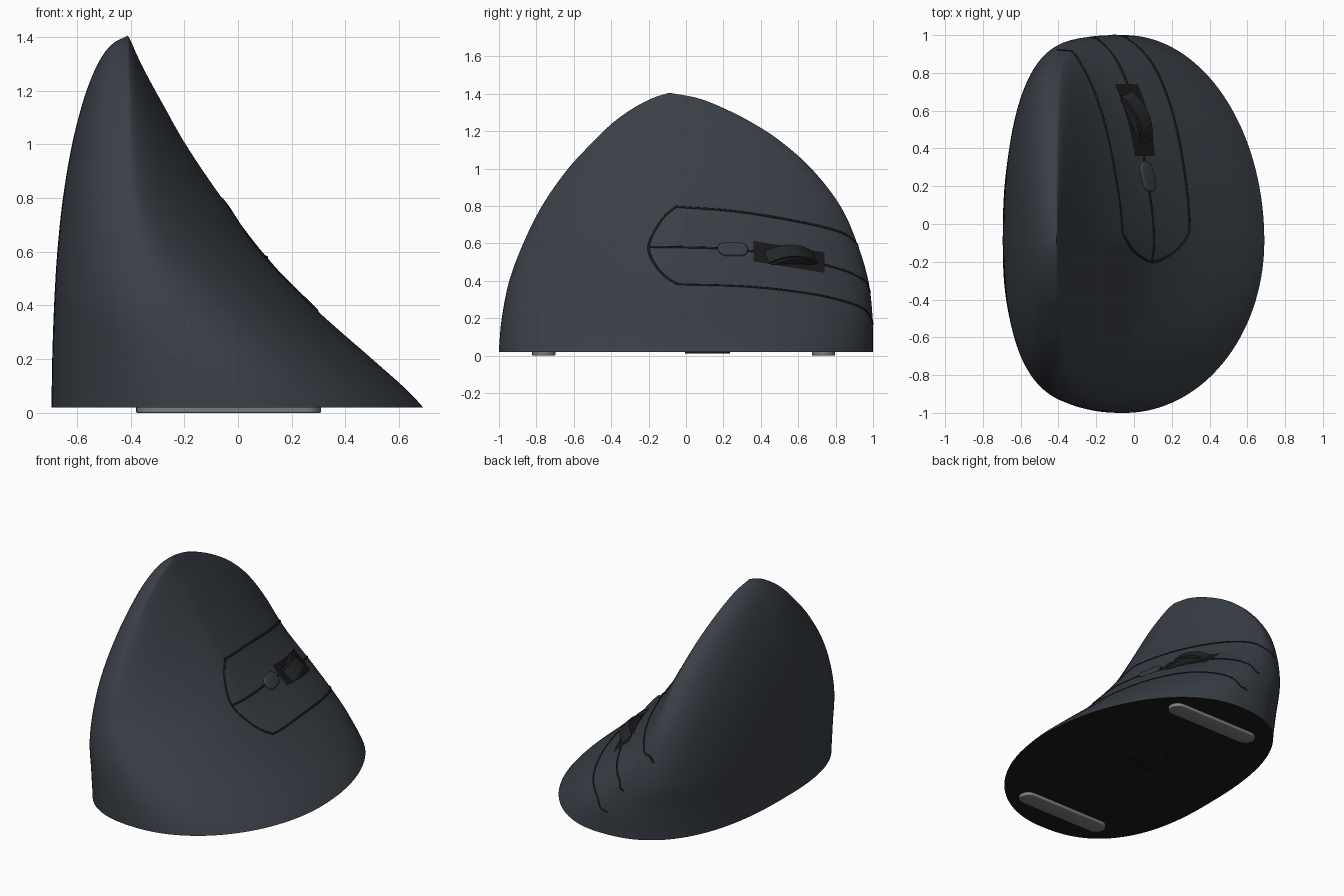
import bpy, bmesh, math
from mathutils import Vector, Matrix

if "Cube" in bpy.data.objects:
    bpy.data.objects.remove(bpy.data.objects["Cube"])

# Body cross-sections: z, left, right, front, back, ridge x, left and right roundness
ROWS = [
    (0.02, -.695, .69, -1.0, 1.0, -.05, 2.5, 2.0),
    (0.08, -.694, .635, -.997, 1.0, -.07, 2.5, 2.0),
    (0.20, -.692, .50, -.985, .998, -.13, 2.5, 2.0),
    (0.40, -.685, .275, -.945, .975, -.26, 2.5, 1.9),
    (0.60, -.673, .09, -.87, .915, -.345, 2.4, 1.6),
    (0.80, -.652, -.06, -.77, .825, -.385, 2.3, 1.45),
    (1.00, -.618, -.195, -.63, .67, -.40, 2.2, 1.45),
    (1.15, -.58, -.28, -.49, .50, -.405, 2.2, 1.45),
    (1.25, -.545, -.335, -.385, .345, -.408, 2.2, 1.5),
    (1.33, -.505, -.375, -.27, .185, -.41, 2.2, 1.6),
    (1.38, -.46, -.397, -.17, .05, -.41, 2.1, 1.7),
    (1.405, -.41, -.41, -.09, -.09, -.41, 2.0, 2.0),
]
CY = -.09


def interp(keys, vals, x):
    """Smooth interpolation through rows of values."""
    n = len(keys)
    i = max(0, min(n - 2, sum(k <= x for k in keys) - 1))

    def slope(j, c):
        a, b = max(j - 1, 0), min(j + 1, n - 1)
        return (vals[b][c] - vals[a][c]) / (keys[b] - keys[a])
    h = keys[i + 1] - keys[i]
    t = (x - keys[i]) / h
    return [(2*t**3 - 3*t*t + 1) * vals[i][c] + (t**3 - 2*t*t + t) * h * slope(i, c)
            + (3*t*t - 2*t**3) * vals[i+1][c] + (t**3 - t*t) * h * slope(i + 1, c)
            for c in range(len(vals[0]))]


def section(z):
    return interp([r[0] for r in ROWS], [r[1:] for r in ROWS], z)


def surf(u, z):
    """Point on the body: u 0 = right side, 1 = back edge, above 1 = left side."""
    L, R, F, B, T, nl, nr = section(z)
    left = u > 1
    v = 2 - u if left else u
    n, ex = (nl, L) if left else (nr, R)
    x = T + (ex - T) * max(0, 1 - abs(v)**n)**(1 / n)
    return Vector((x, CY + (v * (B - CY) if v > 0 else -v * (F - CY)), z))


def surf_y(y, z):
    s = section(z)
    return surf((y - CY) / ((s[3] - CY) if y > CY else (CY - s[2])), z)


def frame(y, z):
    """Point, along-body tangent, across tangent and outward normal."""
    e = .01
    ty = (surf_y(y + e, z) - surf_y(y - e, z)).normalized()
    tz = (surf_y(y, z + e) - surf_y(y, z - e)).normalized()
    n = ty.cross(tz).normalized()
    if n.x < 0:
        n.negate()
    return surf_y(y, z), ty, n.cross(ty).normalized(), n


def material(name, *rgb):
    m = bpy.data.materials.new(name)
    m.diffuse_color = (*rgb, 1)
    m.use_nodes = True
    m.node_tree.nodes["Principled BSDF"].inputs["Base Color"].default_value = m.diffuse_color
    return m


SHELL = material("shell", .042, .050, .063)
BLACK = material("black", .010, .010, .011)
RUBBER = material("rubber", .018, .019, .021)
PAD = material("pad", .22, .22, .22)


def finish(name, bm, mats, angle=40):
    bmesh.ops.recalc_face_normals(bm, faces=bm.faces[:])
    me = bpy.data.meshes.new(name)
    bm.to_mesh(me)
    bm.free()
    ob = bpy.data.objects.new(name, me)
    bpy.context.collection.objects.link(ob)
    for m in mats:
        me.materials.append(m)
    bpy.ops.object.select_all(action='DESELECT')
    ob.select_set(True)
    bpy.context.view_layer.objects.active = ob
    bpy.ops.object.shade_smooth_by_angle(angle=math.radians(angle))
    return ob


def pill(name, length, width, height, mat, matrix, bevel):
    """Flat bar with round ends, lying along local x, base at local z = 0."""
    bm = bmesh.new()
    r, vs = width / 2, []
    for side in (1, -1):
        for k in range(13):
            a = math.pi * (k / 12 - .5)
            vs.append(bm.verts.new((side * (length/2 - r + r*math.cos(a)), side * r*math.sin(a), 0)))
    base = bm.faces.new(vs)
    top = bmesh.ops.extrude_face_region(bm, geom=[base])['geom']
    tv = [g for g in top if isinstance(g, bmesh.types.BMVert)]
    bmesh.ops.translate(bm, verts=tv, vec=(0, 0, height))
    rim = [g for g in top if isinstance(g, bmesh.types.BMEdge)]
    bmesh.ops.bevel(bm, geom=rim, offset=bevel, segments=3, affect='EDGES', profile=.5)
    bm.transform(matrix)
    return finish(name, bm, [mat])


def basis(x, y, z, p):
    return Matrix.Translation(p) @ Matrix((x, y, z)).transposed().to_4x4()


# Body shell: stacked rings closed at the peak, dark underside
bm = bmesh.new()
N, M = 144, 64
rings = []
for i in range(M):
    L, R, F, B, T, nl, nr = section(z := .02 + 1.385 * math.sin(i / M * math.pi / 2))
    ring = []
    for k in range(N):
        c, s = math.cos(2*math.pi*k/N), math.sin(2*math.pi*k/N)
        n, ex = (nr, R) if c > 0 else (nl, L)
        ring.append(bm.verts.new((T + (ex - T) * abs(c)**(2/n),
                                  CY + ((B if s > 0 else F) - CY) * abs(s)**(2/n), z)))
    rings.append(ring)
for a, b in zip(rings, rings[1:]):
    for k in range(N):
        j = (k + 1) % N
        bm.faces.new((a[k], a[j], b[j], b[k]))
peak = bm.verts.new((-.41, CY, 1.405))
for k in range(N):
    bm.faces.new((rings[-1][k], rings[-1][(k + 1) % N], peak))
bm.faces.new(rings[0][::-1]).material_index = 1
finish("body_shell", bm, [SHELL, BLACK], 50)


# Button seams following the shell
def seam(name, pts):
    keys = list(range(len(pts)))
    steps = 10 * (len(pts) - 1)
    cu = bpy.data.curves.new(name, 'CURVE')
    cu.dimensions = '3D'
    cu.bevel_depth = .007
    cu.bevel_resolution = 2
    cu.use_fill_caps = True
    sp = cu.splines.new('POLY')
    sp.points.add(steps)
    for i in range(steps + 1):
        u, z = interp(keys, pts, i / 10)
        p = surf(u, z)
        inward = Vector((section(z)[4], CY, z)) - p
        sp.points[i].co = (*(p + inward.normalized() * .003), 1)
    cu.materials.append(BLACK)
    bpy.context.collection.objects.link(bpy.data.objects.new(name, cu))


seam("upper_seam", [(.04, .795), (.4, .768), (.75, .71), (.93, .66), (.99, .61), (1.01, .55)])
seam("middle_seam", [(-.14, .58), (.1, .577), (.3, .57), (.5, .55)])
seam("middle_seam_back", [(.78, .49), (.9, .45), (.98, .40), (1.0, .34)])
seam("lower_seam", [(.04, .38), (.4, .367), (.7, .33), (.88, .285), (.97, .24), (1.0, .17)])
seam("front_arc_seam", [(.04, .795), (-.07, .71), (-.14, .58), (-.07, .46), (.04, .38)])

# Wheel slot: dark patch lying on the shell
bm = bmesh.new()
grid = []
for i in range(17):
    y = .36 + .38 * i / 16
    mid = .555 - .16 * (y - .36)
    row = []
    for j in range(7):
        z = mid + .055 * (j / 3 - 1)
        row.append(bm.verts.new(surf_y(y, z) + frame(y, z)[3] * .004))
    grid.append(row)
for a, b in zip(grid, grid[1:]):
    for j in range(6):
        bm.faces.new((a[j], a[j + 1], b[j + 1], b[j]))
finish("wheel_slot", bm, [BLACK])

# Scroll wheel, axle lying across the shell, with fine ribs
p, ty, tx, n = frame(.56, .525)
bm = bmesh.new()
RAD = .215
bmesh.ops.create_cone(bm, cap_ends=True, segments=96, radius1=RAD, radius2=RAD, depth=.11)
for v in bm.verts:
    if round(math.atan2(v.co.y, v.co.x) / math.tau * 96) % 2:
        v.co.x *= .985
        v.co.y *= .985
bmesh.ops.bevel(bm, geom=[e for e in bm.edges if abs(e.verts[0].co.z - e.verts[1].co.z) < .01],
                offset=.012, segments=2, affect='EDGES')
bm.transform(basis(ty, n, ty.cross(n), p - n * (RAD - .055)))
finish("scroll_wheel", bm, [RUBBER], 30)

# Small button in front of the wheel
p, ty, tx, n = frame(.25, .567)
pill("small_button", .165, .095, .03, SHELL, basis(ty, n.cross(ty), n, p - n * .016), .01)

# Underside: two glide pads and the sensor window
down = Matrix.Rotation(math.pi, 4, 'X')
for name, y in (("front_glide_pad", -.76), ("back_glide_pad", .735)):
    pill(name, .69, .125, .025, PAD, Matrix.Translation((-.035, y, .025)) @ down, .006)
pill("sensor_window", .2401, .24, .015, BLACK, Matrix.Translation((-.03, .115, .025)) @ down, .003)
